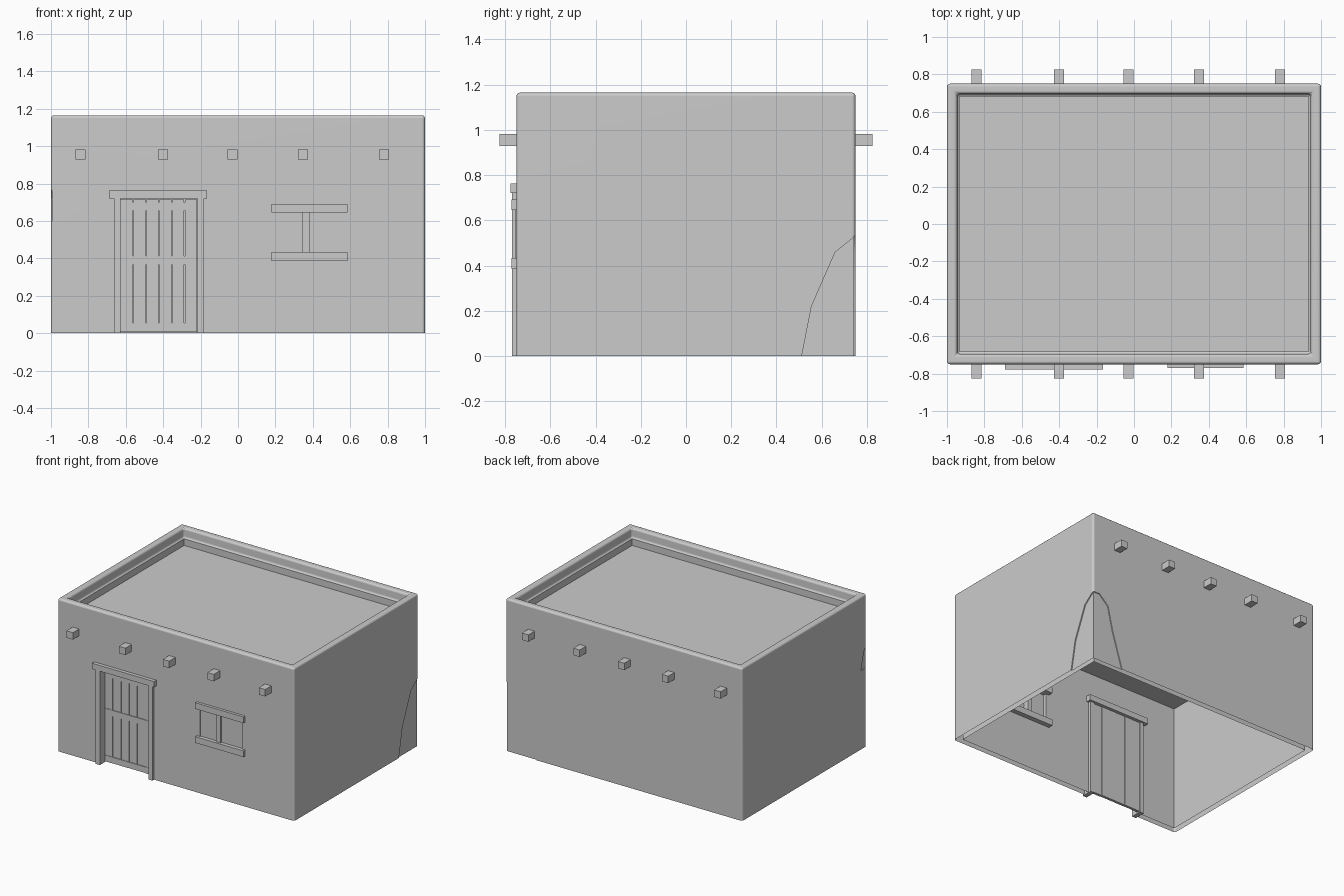
import bpy, bmesh, random

if "Cube" in bpy.data.objects:
    bpy.data.objects.remove(bpy.data.objects["Cube"])

random.seed(3)


def mesh_object(name, bm):
    bmesh.ops.recalc_face_normals(bm, faces=bm.faces)
    me = bpy.data.meshes.new(name)
    bm.to_mesh(me)
    bm.free()
    ob = bpy.data.objects.new(name, me)
    bpy.context.collection.objects.link(ob)
    return ob


def box(name, x, y, z):
    bm = bmesh.new()
    bmesh.ops.create_cube(bm, size=1)
    for v in bm.verts:
        v.co = [(r[0] + r[1]) / 2 + c * (r[1] - r[0]) for c, r in zip(v.co, (x, y, z))]
    return mesh_object(name, bm)


def prism(name, pts, axis, a, b):
    """Closed solid from a (horizontal, z) outline extruded along x or y from a to b."""
    bm = bmesh.new()

    def ring(d):
        return [bm.verts.new((d, u, w) if axis == 'x' else (u, d, w)) for u, w in pts]
    lo, hi = ring(a), ring(b)
    bm.faces.new(lo)
    bm.faces.new(hi[::-1])
    for i in range(len(pts)):
        bm.faces.new((lo[i - 1], hi[i - 1], hi[i], lo[i]))
    return mesh_object(name, bm)


def apply(ob, mod):
    bpy.ops.object.select_all(action='DESELECT')
    bpy.context.view_layer.objects.active = ob
    ob.select_set(True)
    bpy.ops.object.modifier_apply(modifier=mod.name)


def cut(ob, cutter):
    mod = ob.modifiers.new("cut", 'BOOLEAN')
    mod.operation = 'DIFFERENCE'
    mod.solver = 'MANIFOLD'
    mod.object = cutter
    apply(ob, mod)
    bpy.data.objects.remove(cutter)


# House shell: rounded parapet around a sunken roof
house = box("house_walls", (-1, 1), (-0.75, 0.75), (-0.1, 1.165))
cut(house, box("roof_recess", (-0.945, 0.945), (-0.695, 0.695), (1.09, 1.4)))
bev = house.modifiers.new("round", 'BEVEL')
bev.width = 0.016
bev.segments = 3
bev.limit_method = 'ANGLE'
apply(house, bev)
cut(house, box("roof_floor", (-0.932, 0.932), (-0.682, 0.682), (1.04, 1.4)))

# Chipped plaster on the rear right and front left corners
cut(house, prism("chip_right", [(0.508, -0.02), (0.555, 0.22), (0.66, 0.46), (0.745, 0.528),
                                (0.8, 0.53), (0.8, -0.02)], 'x', 0.992, 1.1))
cut(house, prism("chip_back", [(0.73, -0.02), (0.82, 0.27), (0.864, 0.46), (0.94, 0.53),
                               (1.05, 0.53), (1.05, -0.02)], 'y', 0.743, 0.9))
cut(house, prism("chip_left", [(-0.8, 0.6), (-0.68, 0.6), (-0.72, 0.74), (-0.8, 0.83)],
                 'x', -0.994, -1.1))

# Open bottom, hollow room, door and window openings
cut(house, box("ground_cut", (-2, 2), (-2, 2), (-0.5, 0)))
cut(house, box("room", (-0.957, 0.957), (-0.707, 0.707), (-0.2, 0.955)))
cut(house, box("door_hole", (-0.64, -0.2), (-0.9, -0.6), (-0.1, 0.735)))
cut(house, box("window_hole", (0.205, 0.56), (-0.9, -0.6), (0.41, 0.665)))

# The wall bottoms are left open
bm = bmesh.new()
bm.from_mesh(house.data)
under = [f for f in bm.faces if all(abs(v.co.z) < 1e-4 for v in f.verts)]
bmesh.ops.delete(bm, geom=under, context='FACES')
bm.to_mesh(house.data)
bm.free()
bpy.ops.object.shade_smooth_by_angle(angle=0.6)
wn = house.modifiers.new("flat_walls", 'WEIGHTED_NORMAL')
wn.keep_sharp = True

# Roof beam ends poking out front and back
for i, x in enumerate((-0.843, -0.4, -0.03, 0.347, 0.78)):
    for side, s in (("front", -1), ("back", 1)):
        box(f"roof_beam_{side}_{i}", (x - 0.027, x + 0.027),
            sorted((s * 0.72, s * 0.825)), (0.928, 0.981))

# Door frame
for side, x in (("left", (-0.662, -0.628)), ("right", (-0.217, -0.183))):
    box(f"door_jamb_{side}", x, (-0.77, -0.685), (0, 0.722))
box("door_lintel", (-0.69, -0.165), (-0.777, -0.67), (0.72, 0.764))

# Door leaf: uneven planks with nearly flush cross rails
step = 0.411 / 6
for i in range(6):
    x = -0.628 + i * step
    d = random.uniform(-0.003, 0.003)
    box(f"door_plank_{i}", (x + 0.001, x + step - 0.002), (-0.707 + d, -0.687 + d), (0.006, 0.715))
for i, z in enumerate(((0.01, 0.055), (0.368, 0.413), (0.655, 0.7))):
    box(f"door_rail_{i}", (-0.624, -0.221), (-0.712, -0.696), z)

# Window lintel, sill, centre bar and closed shutter
box("window_lintel", (0.178, 0.586), (-0.771, -0.67), (0.645, 0.692))
box("window_sill", (0.178, 0.586), (-0.771, -0.67), (0.386, 0.433))
box("window_bar", (0.344, 0.382), (-0.755, -0.69), (0.42, 0.655))
box("window_shutter", (0.2, 0.565), (-0.742, -0.73), (0.405, 0.67))
